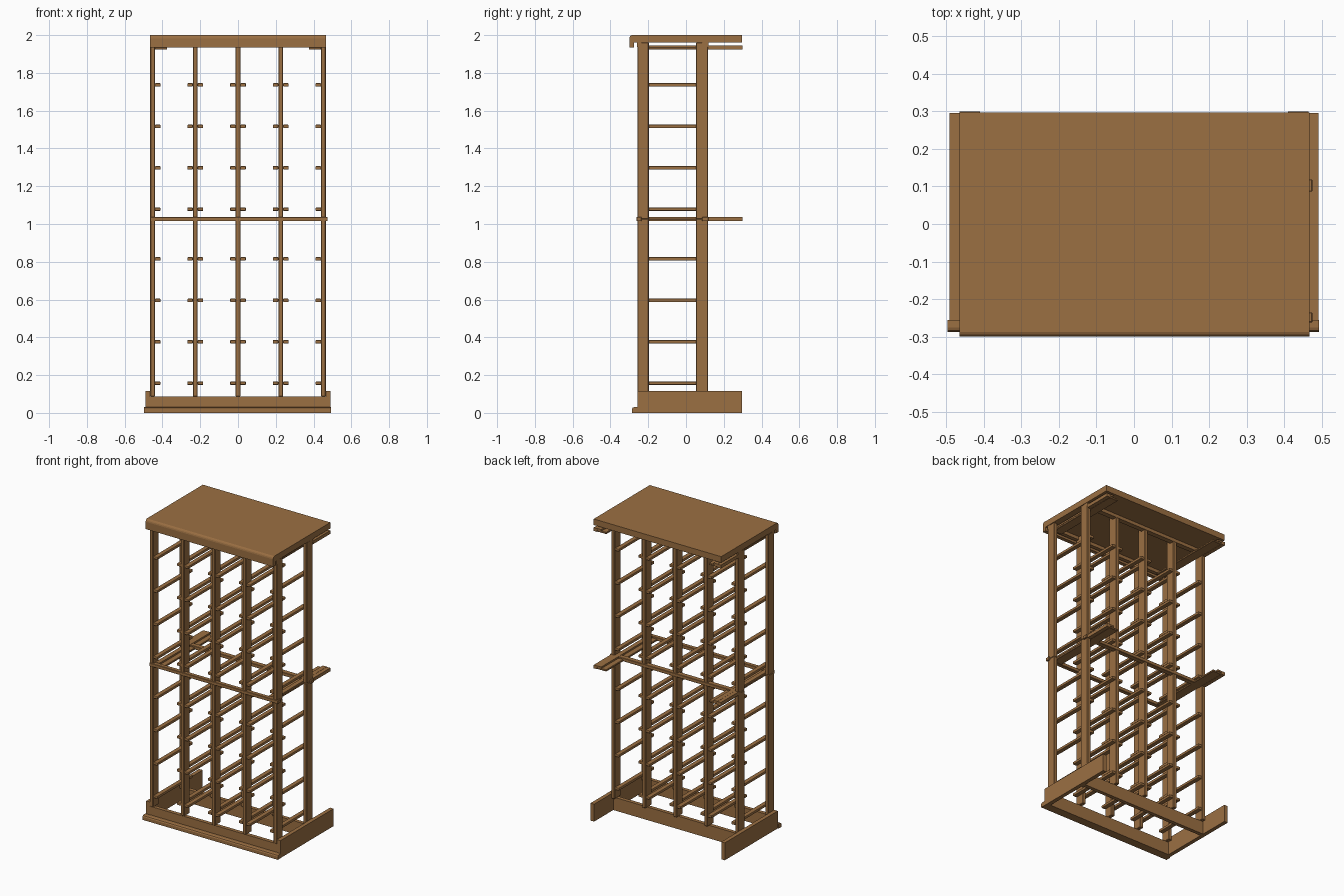
import bpy

if "Cube" in bpy.data.objects:
    bpy.data.objects.remove(bpy.data.objects["Cube"])

wood = bpy.data.materials.new("brown_wood")
wood.diffuse_color = (0.33, 0.16, 0.055, 1)
wood.use_nodes = True
wood.node_tree.nodes["Principled BSDF"].inputs["Base Color"].default_value = wood.diffuse_color


def finish(ob, bevel=0, segs=1):
    ob.data.materials.append(wood)
    if bevel:
        m = ob.modifiers.new("edge", 'BEVEL')
        m.width = bevel
        m.segments = segs
    return ob


def box(name, x, y, z, bevel=0, segs=1):
    """Box from (min, max) ranges."""
    v = [(a, b, c) for a in x for b in y for c in z]
    f = [(0, 1, 3, 2), (4, 6, 7, 5), (0, 4, 5, 1), (2, 3, 7, 6), (0, 2, 6, 4), (1, 5, 7, 3)]
    me = bpy.data.meshes.new(name)
    me.from_pydata(v, [], f)
    ob = bpy.data.objects.new(name, me)
    bpy.context.collection.objects.link(ob)
    return finish(ob, bevel, segs)


def profile(name, pts, x0, x1):
    """Extrude a (y, z) outline along x."""
    n = len(pts)
    v = [(x, y, z) for x in (x0, x1) for y, z in pts]
    f = [tuple(range(n)), tuple(range(2 * n - 1, n - 1, -1))]
    f += [(i, i + n, (i + 1) % n + n, (i + 1) % n) for i in range(n)]
    me = bpy.data.meshes.new(name)
    me.from_pydata(v, [], f)
    ob = bpy.data.objects.new(name, me)
    bpy.context.collection.objects.link(ob)
    return finish(ob)


def side(s, a, b):
    """Mirror an x range to the side s."""
    return (a, b) if s > 0 else (-b, -a)


FRONT, REAR = (-0.258, -0.197), (0.052, 0.117)

# top board with rounded front lip
profile("top_board", [(0.297, 2.0), (-0.287, 2.0), (-0.294, 1.997), (-0.298, 1.991),
                      (-0.30, 1.983), (-0.30, 1.935), (-0.275, 1.935), (-0.275, 1.96),
                      (0.297, 1.96)], -0.465, 0.467)

# base frame
box("base_front", (-0.465, 0.465), (-0.255, -0.23), (0, 0.086))
box("base_rear", (-0.465, 0.465), (0.07, 0.095), (0, 0.086))
for s in (-1, 1):
    box("base_side", side(s, 0.465, 0.491), (-0.257, 0.296), (0, 0.115))
profile("base_trim", [(-0.255, 0), (-0.255, 0.03), (-0.275, 0.03), (-0.283, 0.027),
                      (-0.287, 0.02), (-0.287, 0)], -0.497, 0.492)

# upright posts, lower and upper tiers
for i in range(5):
    x = (i - 2) * 0.2262
    for y in (FRONT, REAR):
        box("lower_post", (x - 0.0125, x + 0.0125), y, (0.086, 1.026), 0.003)
        box("upper_post", (x - 0.0125, x + 0.0125), y, (1.026, 1.96), 0.003)
    # bottle rails on the inner sides of each post pair
    for s in (-1, 1):
        if abs(i - 2) == 2 and s * (i - 2) > 0:
            continue
        for base in (0.157, 1.078):
            for k in range(4):
                z = base + k * 0.2195
                xr = (x + 0.0125, x + 0.042) if s > 0 else (x - 0.042, x - 0.0125)
                box("bottle_rail", xr, (-0.256, 0.115), (z - 0.009, z + 0.009), 0.004, 2)

# cross strips at the middle and under the top
box("middle_front_strip", (-0.465, 0.475), (-0.262, -0.235), (1.015, 1.037), 0.002)
box("middle_rear_strip", (-0.465, 0.475), (0.086, 0.119), (1.015, 1.037), 0.002)
box("top_rear_strip", (-0.465, 0.465), (0.086, 0.119), (1.938, 1.96))
box("top_front_strip", (-0.465, 0.465), (-0.26, -0.235), (1.938, 1.96))

# side arms reaching to the wall
for s in (-1, 1):
    for z in (1.015, 1.923):
        box("side_arm", side(s, 0.375, 0.44), (-0.235, 0.297), (z, z + 0.012), 0.002)
        box("side_arm_cleat", side(s, 0.41, 0.44), (-0.235, 0.3), (z + 0.012, z + 0.023))
        box("arm_spacer", side(s, 0.44, 0.465), (0.117, 0.3), (z, z + 0.022))
